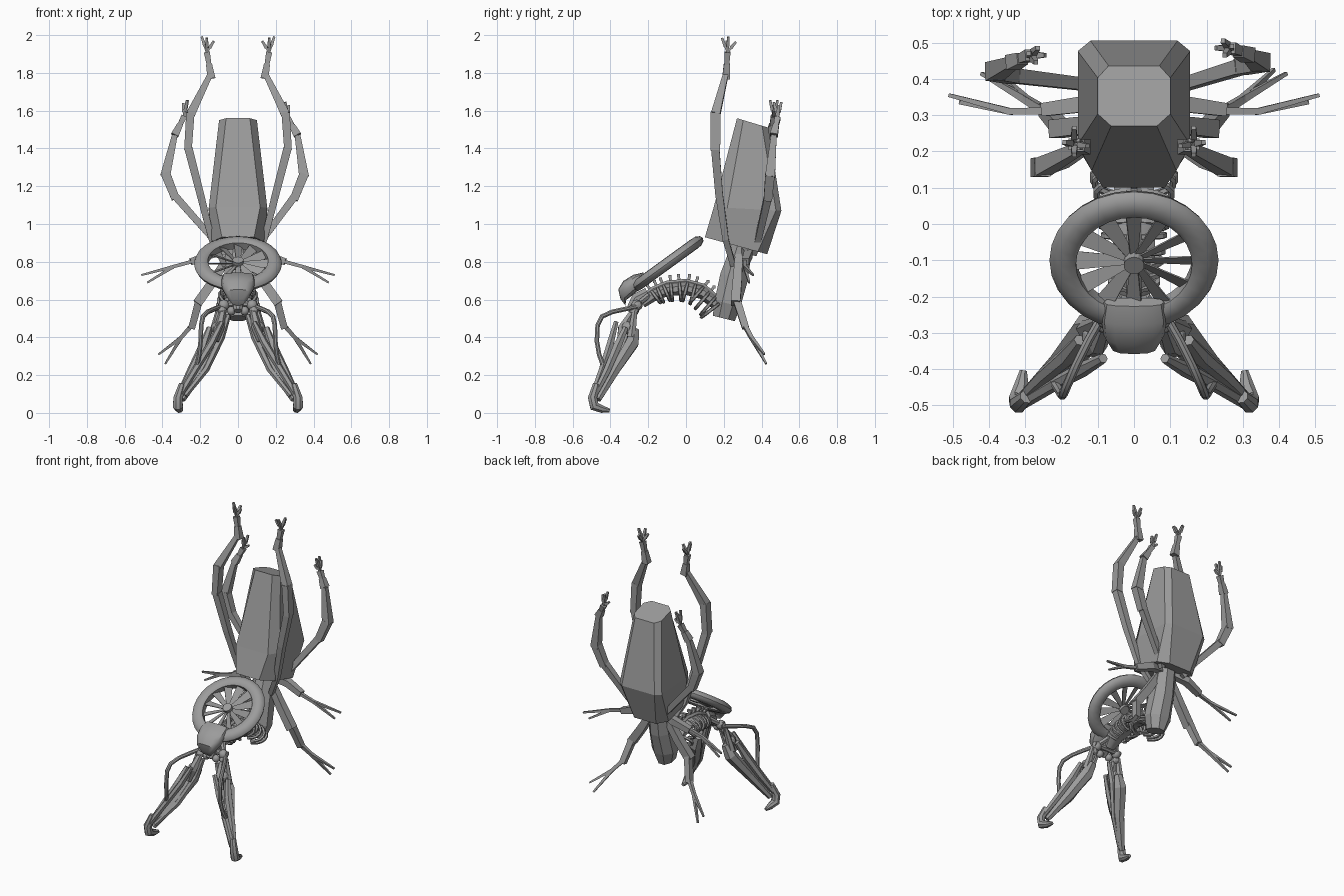
import bpy, bmesh, math
from mathutils import Vector, Matrix

cube = bpy.data.objects.get("Cube")
if cube:
    bpy.data.objects.remove(cube, do_unlink=True)

grey = bpy.data.materials.new("plain_grey")
grey.use_nodes = True
grey.diffuse_color = (0.33, 0.33, 0.33, 1)
for node in grey.node_tree.nodes:
    if node.type == 'BSDF_PRINCIPLED':
        node.inputs["Base Color"].default_value = (0.33, 0.33, 0.33, 1)
        node.inputs["Roughness"].default_value = 0.6

X, Y, Z = Vector((1, 0, 0)), Vector((0, 1, 0)), Vector((0, 0, 1))


def loft(bm, rings):
    """Skin a list of point rings and cap both ends."""
    loops = [[bm.verts.new(p) for p in ring] for ring in rings]
    n = len(loops[0])
    for a, b in zip(loops, loops[1:]):
        for i in range(n):
            j = (i + 1) % n
            bm.faces.new((a[i], a[j], b[j], b[i]))
    bm.faces.new(loops[0][::-1])
    bm.faces.new(loops[-1])


def tube(bm, pts, sizes, sides=4, ref=Y):
    """Sweep a section along points; a size is a half width or (across, along ref)."""
    pts = [Vector(p) for p in pts]
    if not isinstance(sizes, list):
        sizes = [sizes] * len(pts)
    grow = 1 / math.cos(math.pi / sides)
    rings = []
    for i, p in enumerate(pts):
        t = Vector()
        if i:
            t += (p - pts[i - 1]).normalized()
        if i < len(pts) - 1:
            t += (pts[i + 1] - p).normalized()
        t.normalize()
        u = t.cross(ref).normalized()
        v = u.cross(t)
        a, b = sizes[i] if isinstance(sizes[i], tuple) else (sizes[i], sizes[i])
        ring = []
        for k in range(sides):
            ang = math.tau * (k + 0.5) / sides
            ring.append(p + grow * (u * a * math.cos(ang) + v * b * math.sin(ang)))
        rings.append(ring)
    loft(bm, rings)


def ball(bm, centre, r):
    bmesh.ops.create_uvsphere(bm, u_segments=10, v_segments=7, radius=r,
                              matrix=Matrix.Translation(centre))


def finish(name, bm, mirror=False, smooth=False, matrix=None):
    if matrix:
        bm.transform(matrix)
    bmesh.ops.recalc_face_normals(bm, faces=bm.faces)
    me = bpy.data.meshes.new(name)
    bm.to_mesh(me)
    bm.free()
    me.materials.append(grey)
    ob = bpy.data.objects.new(name, me)
    bpy.context.collection.objects.link(ob)
    if mirror:
        ob.modifiers.new("mirror", 'MIRROR').use_mirror_merge = False
    if smooth:
        bpy.ops.object.select_all(action='DESELECT')
        ob.select_set(True)
        bpy.context.view_layer.objects.active = ob
        bpy.ops.object.shade_smooth_by_angle(angle=math.radians(40))


# Abdomen: three tilted octagons
def octagon(w, wf, wb, front, back, cut_f, cut_b):
    side = [(wf, 0), (w, cut_f), (w, 1 - cut_b), (wb, 1)]
    outline = side + [(-x, s) for x, s in reversed(side)]
    f, b = Vector((0, *front)), Vector((0, *back))
    return [f.lerp(b, s) + X * x for x, s in outline]


bm = bmesh.new()
loft(bm, [octagon(.138, .085, .08, (.10, .93), (.43, .84), .25, .15),
          octagon(.155, .117, .12, (.147, 1.09), (.505, 1.07), .2, .08),
          octagon(.10, .063, .07, (.27, 1.56), (.436, 1.51), .2, .2)])
finish("abdomen", bm)

# Waist block under the abdomen
bm = bmesh.new()
tube(bm, [(0, .295, .88), (0, .255, .72), (0, .22, .58), (0, .20, .50)],
     [(.065, .055), (.072, .075), (.078, .07), (.05, .06)], 8, Y)
finish("waist", bm)

# Spine, ribs and vertebra spikes
spine = [Vector((0, y, z)) for y, z in
         ((-.23, .605), (-.17, .65), (-.10, .68), (0, .69), (.09, .665), (.16, .605), (.21, .54))]
bm = bmesh.new()
tube(bm, spine, .02, 8, X)
tube(bm, [p - Z * .03 for p in spine[:6]], [(.02, .03), (.028, .05), (.032, .058),
                                           (.035, .058), (.035, .055), (.03, .045)], 8, X)
finish("spine", bm, smooth=True)
ribs, spikes = bmesh.new(), bmesh.new()
COUNT = 11
for k in range(COUNT):
    f = (k + .5) / COUNT * (len(spine) - 2) + .6
    i = min(int(f), len(spine) - 2)
    p = spine[i].lerp(spine[i + 1], f - i)
    t = (spine[i + 1] - spine[i]).normalized()
    n = X.cross(t).normalized()
    grow = k / (COUNT - 1)
    w, h = .065 + .05 * grow, .038 + .025 * grow
    arc = [p - n * h * (1 - math.cos(a)) + X * w * math.sin(a)
           for a in (math.radians(d) for d in range(0, 161, 20))]
    tube(ribs, arc, .008, 5, t)
    tube(spikes, [p, p + n * .045], [.01, .006], 4, X)
    tube(spikes, [p + n * .04 - X * .014, p + n * .04 + X * .014], .008, 4, Y)
finish("ribs", ribs, mirror=True)
finish("vertebra_spikes", spikes)

# Tilted fan wheel with its blades and hub
wheel = Matrix.Translation((0, -.10, .79)) @ Matrix.Rotation(math.radians(36), 4, 'X')
bm = bmesh.new()
SEG = 28
profile = [(.160, -.02), (.175, -.03), (.205, -.028), (.226, -.016), (.233, 0),
           (.226, .016), (.205, .028), (.175, .03), (.160, .02)]
loops = [[bm.verts.new((r * math.cos(a), r * math.sin(a), z)) for r, z in profile]
         for a in (math.tau * k / SEG for k in range(SEG))]
for k in range(SEG):
    a, b = loops[k], loops[(k + 1) % SEG]
    for i in range(len(profile)):
        j = (i + 1) % len(profile)
        bm.faces.new((a[i], b[i], b[j], a[j]))
finish("wheel_rim", bm, smooth=True, matrix=wheel)

bm = bmesh.new()
BLADES = 12
for k in range(BLADES):
    spin = Matrix.Rotation(math.tau * k / BLADES, 3, 'Z')
    pitch = spin @ Vector((0, -.5, .87))
    tube(bm, [spin @ Vector((.02, 0, 0)), spin @ Vector((.165, 0, 0))],
         [(.012, .002), (.026, .002)], 4, pitch)
finish("wheel_blades", bm, matrix=wheel)
bm = bmesh.new()
tube(bm, [(0, 0, -.025), (0, 0, .025)], .028, 14)
finish("wheel_hub", bm, matrix=wheel)

# Head shield clasping the low edge of the wheel
bm = bmesh.new()
rings = []
for y, z, w, d in ((-.225, .735, .083, .02), (-.275, .715, .091, .04), (-.328, .68, .084, .045),
                   (-.355, .64, .064, .035), (-.345, .595, .034, .022)):
    ring = []
    for k in range(12):
        c, s = math.cos(math.tau * k / 12), math.sin(math.tau * k / 12)
        c, s = math.copysign(abs(c) ** .75, c), math.copysign(abs(s) ** .75, s)
        ring.append((w * c, y + d * (.5 - .6 * s), z + d * (.8 * s - .4)))
    rings.append(ring)
loft(bm, rings)
finish("head_shield", bm, smooth=True)

# Jaw and neck joints behind the shield
bm = bmesh.new()
tube(bm, [(-.1, -.255, .575), (.1, -.255, .575)], .017, 8)
tube(bm, [(0, -.20, .63), (0, -.26, .60), (0, -.30, .54)], [.035, .035, .02], 8, X)
for s in (-1, 1):
    ball(bm, (s * .035, -.28, .54), .024)
    ball(bm, (s * .075, -.26, .57), .03)
    tube(bm, [(s * .03, -.2, .62), (s * .07, -.25, .58)], .014, 6)
finish("neck_joints", bm, smooth=True)

# Front legs: struts, calf, cable and hooked foot
bm = bmesh.new()
ball(bm, (.085, -.275, .54), .026)
ball(bm, (.11, -.31, .45), .034)
tube(bm, [(.075, -.265, .56), (.10, -.335, .45), (.12, -.35, .38)], [.014, .024, .016], 6, X)
tube(bm, [(.10, -.27, .55), (.135, -.29, .40)], [.013, .022], 6, X)
tube(bm, [(.05, -.295, .52), (.09, -.31, .40), (.17, -.39, .23), (.28, -.47, .09)],
     [.012, .018, .016, .012], 6, X)
tube(bm, [(.085, -.37, .48), (.14, -.40, .37), (.225, -.445, .23), (.31, -.495, .09)],
     [.012, .018, .016, .015], 6, X)
tube(bm, [(.15, -.32, .45), (.185, -.365, .35), (.25, -.42, .22), (.315, -.485, .09)],
     [.014, .022, .019, .013], 6, X)
tube(bm, [(.10, -.27, .44), (.13, -.285, .37), (.20, -.375, .23), (.295, -.465, .07)],
     [(.02, .024), (.034, .036), (.026, .03), .015], 6, X)
finish("front_leg", bm, mirror=True)
bm = bmesh.new()
tube(bm, [(.085, -.25, .565), (.125, -.32, .55), (.16, -.39, .535), (.185, -.445, .51),
          (.195, -.468, .465), (.198, -.472, .38), (.205, -.46, .31), (.22, -.435, .24)],
     .012, 8, X)
finish("leg_cable", bm, mirror=True, smooth=True)
bm = bmesh.new()
tube(bm, [(.295, -.475, .15), (.318, -.495, .08), (.318, -.485, .035), (.31, -.445, .02),
          (.305, -.405, .012)], [.018, .024, .026, .02, .01], 8, X)
finish("front_foot", bm, mirror=True, smooth=True)

# Inner arms reach highest
bm = bmesh.new()
tube(bm, [(.07, .25, .78), (.14, .21, .92), (.20, .175, 1.16), (.262, .155, 1.40)],
     [.014, .016, .02, .022])
tube(bm, [(.265, .155, 1.39), (.252, .157, 1.59)], [(.02, .026), (.022, .026)])
tube(bm, [(.252, .157, 1.58), (.148, .21, 1.79)], [.024, .014])
finish("inner_arm", bm, mirror=True)


def hand(name, wrist, palm, tips, mirror=False):
    bm = bmesh.new()
    wrist, palm = Vector(wrist), Vector(palm)
    tube(bm, [wrist, wrist.lerp(palm, .55)], [.021, .016])
    tube(bm, [wrist.lerp(palm, .45), palm], [.012, .016])
    for tip in map(Vector, tips):
        tube(bm, [palm, palm.lerp(tip, .5)], .006)
        tube(bm, [palm.lerp(tip, .4), tip], [.009, .006])
    finish(name, bm, mirror)


hand("inner_hand", (.14, .212, 1.77), (.165, .22, 1.91),
     [(.128, .215, 1.968), (.192, .225, 1.992), (.165, .265, 1.965), (.165, .19, 1.985)], True)


# Outer arms bend at the elbow and are posed a little differently on each side
def outer_arm(side, elbow, wrist, palm):
    elbow, wrist, palm = Vector(elbow), Vector(wrist), Vector(palm)
    bend = elbow - Vector((side * .055, .012, .125))
    bm = bmesh.new()
    tube(bm, [(side * .08, .36, .84), (side * .14, .385, .93), bend], [.014, .017, .02])
    tube(bm, [bend - Z * .012, elbow], [.022, .025])
    tube(bm, [elbow - Z * .015, wrist], [.026, .015])
    name = "left" if side > 0 else "right"
    finish(name + "_outer_arm", bm)
    hand(name + "_outer_hand", wrist, palm,
         [palm + Vector((-side * x, y, z)) for x, y, z in
          ((.015, -.02, .085), (.02, .02, .085), (.04, 0, .03), (-.005, .005, .07))])


outer_arm(1, (.35, .445, 1.265), (.315, .465, 1.47), (.265, .485, 1.56))
outer_arm(-1, (-.385, .42, 1.27), (-.335, .445, 1.47), (-.285, .465, 1.57))

# Lower limbs, each ending in two flat prongs
bm = bmesh.new()
tube(bm, [(.05, .31, .86), (.14, .33, .84), (.25, .315, .80)], [.018, .022, .018])
for tip in ((.51, .355, .73), (.48, .335, .69)):
    tube(bm, [(.23, .312, .805), (.34, .31, .775), tip], [.01, .009, .005])
finish("middle_limb", bm, mirror=True)
bm = bmesh.new()
tube(bm, [(.05, .28, .83), (.13, .272, .70), (.215, .262, .58)], [.02, .024, .025])
tube(bm, [(.205, .268, .60), (.245, .315, .45)], [.02, .018])
for tip in ((.42, .415, .31), (.385, .425, .26)):
    tube(bm, [(.235, .305, .475), (.30, .345, .40), tip], [.012, .01, .005])
finish("lower_limb", bm, mirror=True)
